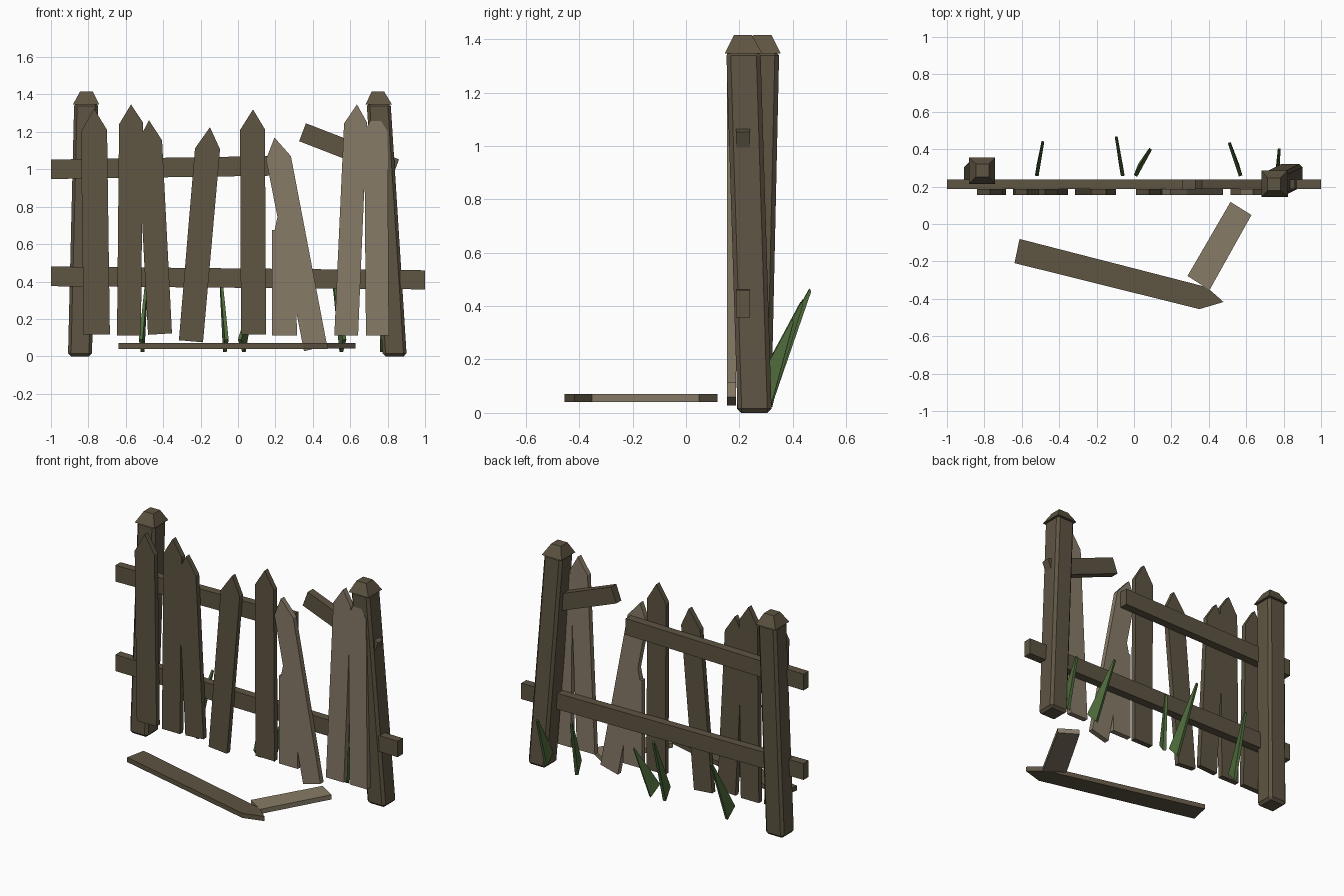
import bpy, bmesh, math
from mathutils import Vector

if "Cube" in bpy.data.objects:
    bpy.data.objects.remove(bpy.data.objects["Cube"])


def material(name, rgb):
    m = bpy.data.materials.new(name)
    m.diffuse_color = (*rgb, 1)
    m.use_nodes = True
    m.node_tree.nodes["Principled BSDF"].inputs["Base Color"].default_value = m.diffuse_color
    return m


DARK = material("dark_wood", (0.112, 0.089, 0.055))
TAN = material("pale_wood", (0.242, 0.198, 0.136))
GREEN = material("grass_green", (0.078, 0.150, 0.045))


def finish(name, bm, mat):
    bmesh.ops.recalc_face_normals(bm, faces=bm.faces)
    me = bpy.data.meshes.new(name)
    bm.to_mesh(me)
    bm.free()
    me.materials.append(mat)
    ob = bpy.data.objects.new(name, me)
    bpy.context.collection.objects.link(ob)
    return ob


def prism(name, lower, upper, mat):
    """Solid between two matching loops of points."""
    bm = bmesh.new()
    a = [bm.verts.new(p) for p in lower]
    b = [bm.verts.new(p) for p in upper]
    bm.faces.new(a)
    bm.faces.new(b)
    n = len(a)
    for i in range(n):
        bm.faces.new((a[i], a[(i + 1) % n], b[(i + 1) % n], b[i]))
    return finish(name, bm, mat)


def upright(name, outline, y0, y1, mat):
    """Board cut from an x-z outline."""
    return prism(name, [(x, y0, z) for x, z in outline],
                 [(x, y1, z) for x, z in outline], mat)


def flat(name, outline, z0, z1, mat):
    """Board lying on the ground, cut from an x-y outline."""
    return prism(name, [(x, y, z0) for x, y in outline],
                 [(x, y, z1) for x, y in outline], mat)


def square(c, h):
    return [(c[0] + sx * h, c[1] + sy * h, c[2])
            for sx, sy in ((-1, -1), (1, -1), (1, 1), (-1, 1))]


# Leaning posts with chamfered edges and tapered caps
for side, foot, head in (("left", (-0.845, 0.255, 0), (-0.812, 0.285, 1.355)),
                         ("right", (0.838, 0.257, 0), (0.752, 0.215, 1.355))):
    foot, head = Vector(foot), Vector(head)
    post = prism(side + "_post", square(foot, 0.064), square(head, 0.064), DARK)
    bev = post.modifiers.new("chamfer", "BEVEL")
    bev.width = 0.016
    bev.segments = 1
    axis = (head - foot) / 1.355
    prism(side + "_post_cap", square(head - axis * 0.008, 0.07),
          square(head + axis * 0.06, 0.034), DARK)

# Rails, the upper one broken
RY = (0.187, 0.239)
upright("lower_rail", [(-1, 0.375), (1, 0.358), (1, 0.46), (-1, 0.48)], *RY, DARK)
upright("upper_rail", [(-1, 0.948), (0.26, 0.967), (0.26, 1.072), (-1, 1.052)], *RY, DARK)
upright("broken_rail", [(0.327, 1.15), (0.825, 0.957), (0.861, 1.053), (0.363, 1.246)], *RY, DARK)

# Pickets: bottom left, bottom right, right shoulder, tip, left shoulder
PY = (0.154, 0.187)
dark_pickets = (
    [(-.825, .115), (-.685, .117), (-.70, 1.21), (-.77, 1.325), (-.84, 1.2)],
    [(-.647, .112), (-.519, .112), (-.508, 1.25), (-.572, 1.347), (-.636, 1.24)],
    [(-.481, .115), (-.353, .123), (-.406, 1.155), (-.476, 1.262), (-.535, 1.15)],
    [(-.316, .086), (-.187, .075), (-.096, 1.107), (-.15, 1.225), (-.23, 1.112)],
    [(.016, .117), (.15, .117), (.144, 1.214), (.08, 1.32), (.011, 1.21)],
)
pale_pickets = (
    [(.353, .027), (.476, .059), (.283, 1.07), (.195, 1.17), (.15, 1.053)],
    [(.515, .112), (.642, .112), (.69, 1.25), (.636, 1.347), (.567, 1.245)],
    [(.684, .112), (.807, .112), (.80, 1.2), (.735, 1.31), (.675, 1.2)],
)
for mat, group, word in ((DARK, dark_pickets, "dark"), (TAN, pale_pickets, "pale")):
    for i, outline in enumerate(group):
        upright(f"{word}_picket_{i + 1}", outline, *PY, mat)

# Snapped stump beside the slanted picket
upright("picket_stump", [(.182, .112), (.316, .112), (.30, .66), (.213, .755),
                         (.196, .675), (.182, .675)], *PY, TAN)

# Boards fallen in front
flat("fallen_picket", [(-.612, -.08), (-.639, -.209), (.35, -.455),
                       (.479, -.417), (.388, -.337)], 0.04, 0.07, DARK)
flat("fallen_board", [(.516, .118), (.628, .048), (.404, -.353),
                      (.286, -.278)], 0.041, 0.071, TAN)

# Grass blades leaning back: base x, tip x, tip y, tip z
blades = ((-.52, -.487, .44, .42), (-.06, -.095, .465, .46), (.008, .088, .40, .345),
          (.57, .51, .433, .41), (.768, .776, .40, .345))
for i, (bx, tx, ty, tz) in enumerate(blades):
    slide = (tx - bx) * 0.3
    lo = Vector((bx + slide, 0.318, 0.022))
    hi = Vector((bx, 0.257, 0.09))
    tip = Vector((tx, ty, tz))
    run = Vector((tx - bx, ty - 0.257, 0)).normalized()
    side = Vector((run.y, -run.x, 0)) * 0.01
    drop = Vector((0, 0.003, -0.005))
    prism(f"grass_blade_{i + 1}", [lo - side, lo + side, hi + side, hi - side],
          [tip + drop - side * 0.7, tip + drop + side * 0.7,
           tip - drop + side * 0.7, tip - drop - side * 0.7], GREEN)
